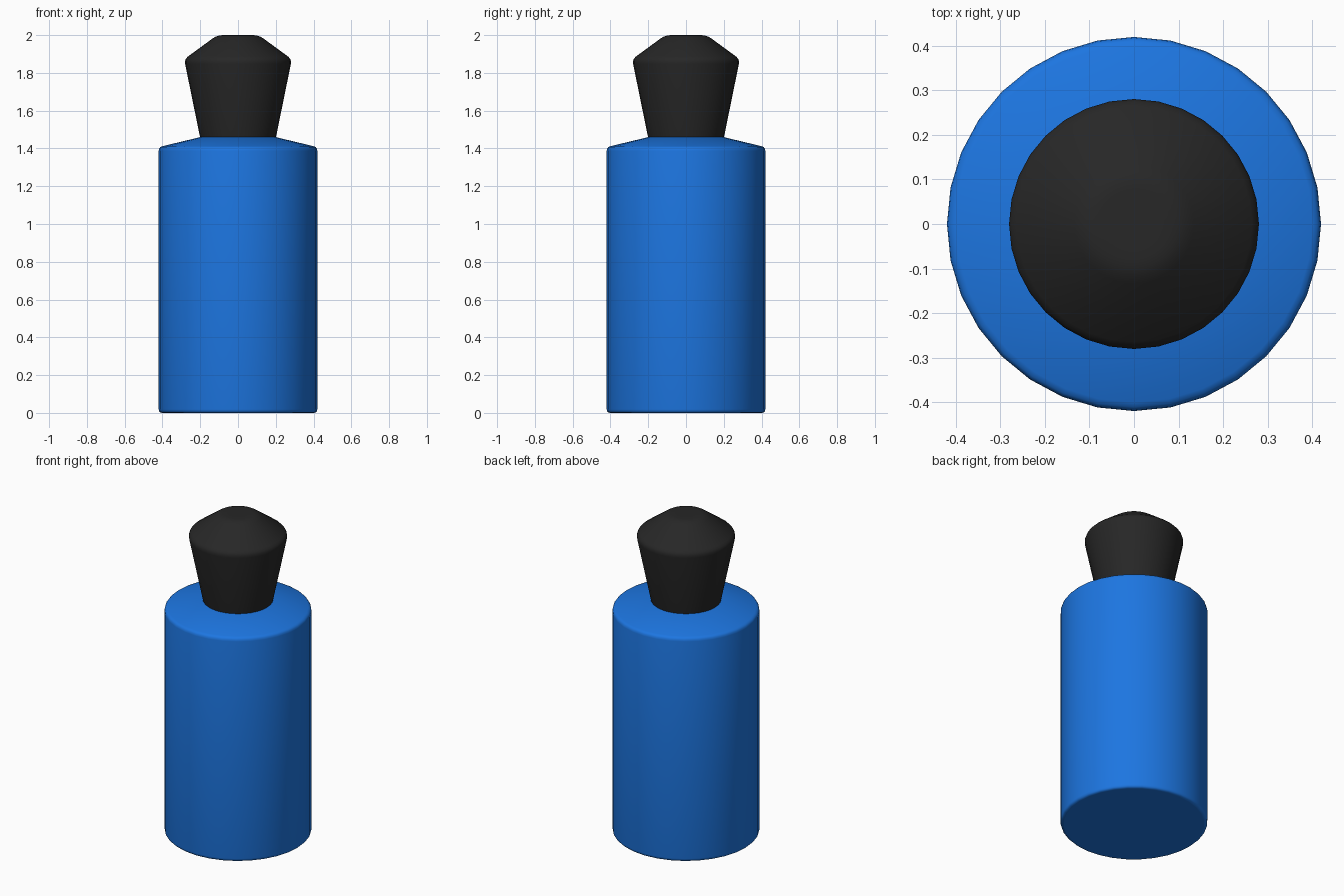
import bpy, bmesh, math
from mathutils import Vector

if "Cube" in bpy.data.objects:
    bpy.data.objects.remove(bpy.data.objects["Cube"])

SIDES = 32


def rounded(points):
    """Round each (r, z, size) profile corner with a short arc."""
    out = []
    for i, (r, z, size) in enumerate(points):
        p = Vector((r, z))
        if size == 0:
            out.append(p)
            continue
        a = p + (Vector(points[i - 1][:2]) - p).normalized() * size
        b = p + (Vector(points[i + 1][:2]) - p).normalized() * size
        for t in (0, 1 / 3, 2 / 3, 1):
            out.append(a * (1 - t) ** 2 + p * 2 * t * (1 - t) + b * t * t)
    return out


def lathe(name, points, color):
    """Spin a profile around z and close both ends with flat caps."""
    bm = bmesh.new()
    rings = []
    for r, z in rounded(points):
        rings.append([bm.verts.new((r * math.cos(math.tau * k / SIDES),
                                    r * math.sin(math.tau * k / SIDES), z))
                      for k in range(SIDES)])
    for lo, hi in zip(rings, rings[1:]):
        for k in range(SIDES):
            n = (k + 1) % SIDES
            bm.faces.new((lo[k], lo[n], hi[n], hi[k]))
    bm.faces.new(rings[0][::-1])
    bm.faces.new(rings[-1])
    mesh = bpy.data.meshes.new(name)
    bm.to_mesh(mesh)
    bm.free()
    mat = bpy.data.materials.new(name + "_color")
    mat.diffuse_color = color
    mat.use_nodes = True
    mat.node_tree.nodes["Principled BSDF"].inputs["Base Color"].default_value = mat.diffuse_color
    mesh.materials.append(mat)
    obj = bpy.data.objects.new(name, mesh)
    bpy.context.collection.objects.link(obj)
    bpy.ops.object.select_all(action='DESELECT')
    obj.select_set(True)
    bpy.context.view_layer.objects.active = obj
    bpy.ops.object.shade_smooth_by_angle(angle=math.radians(35))
    return obj


# Bottle body: cylinder with softened rims and a gently sloped shoulder
lathe("bottle_body",
      [(0.40, 0, 0), (0.42, 0, 0.019), (0.42, 1.407, 0.02), (0.20, 1.46, 0)],
      (0.012, 0.18, 0.75, 1))

# Stopper: flared cap with a chamfered top
lathe("stopper",
      [(0.20, 1.455, 0), (0.285, 1.872, 0.025), (0.11, 2.0, 0.03), (0.06, 2.0, 0)],
      (0.02, 0.02, 0.02, 1))
